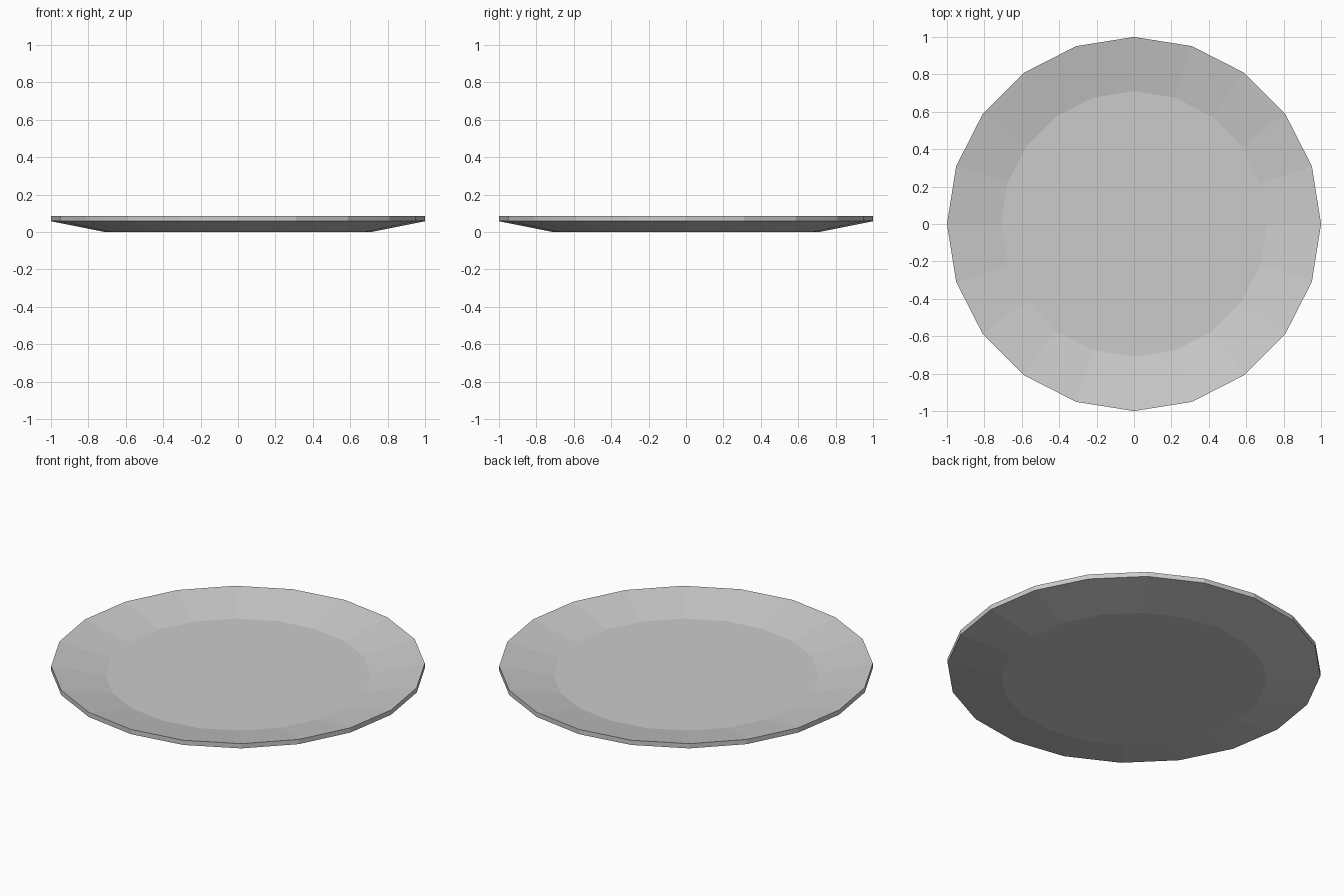
import bpy, bmesh
from math import cos, sin, pi

if "Cube" in bpy.data.objects:
    bpy.data.objects.remove(bpy.data.objects["Cube"])

SIDES = 20
# plate profile (radius, height): underside, rim, dished top
PROFILE = [(0.71, 0.0), (1.0, 0.058), (1.0, 0.086), (0.71, 0.028)]

bm = bmesh.new()
rings = [[bm.verts.new((r * cos(2 * pi * i / SIDES), r * sin(2 * pi * i / SIDES), z))
          for i in range(SIDES)] for r, z in PROFILE]

# sloped underside, rim wall and sloped upper face
for low, high in zip(rings, rings[1:]):
    for i in range(SIDES):
        j = (i + 1) % SIDES
        bm.faces.new((low[i], low[j], high[j], high[i]))

# flat base and flat floor
bm.faces.new(list(reversed(rings[0])))
bm.faces.new(rings[-1])

mesh = bpy.data.meshes.new("plate")
bm.to_mesh(mesh)
bm.free()
plate = bpy.data.objects.new("plate", mesh)
bpy.context.collection.objects.link(plate)
